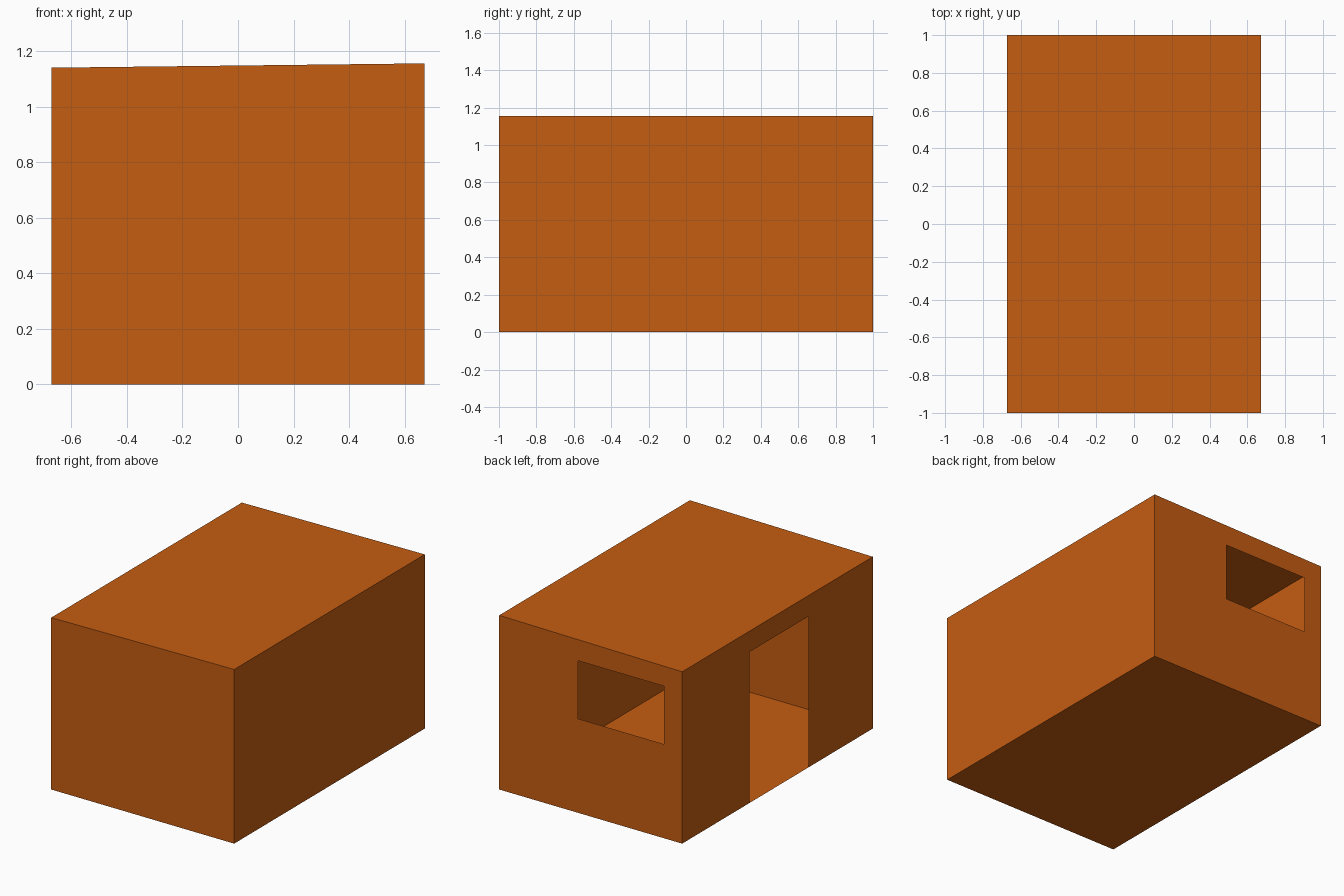
import bpy, bmesh

if "Cube" in bpy.data.objects:
    bpy.data.objects.remove(bpy.data.objects["Cube"])

HW, HL = 0.672, 1.0            # half width and half length
TOP = 9.0                      # marker: run a wall up to the roof


def roof_z(x):
    # roof slopes gently up towards +x
    return 1.149 + x * 0.0115


orange = bpy.data.materials.new("orange")
orange.diffuse_color = (0.56, 0.11, 0.006, 1)
orange.use_nodes = True
orange.node_tree.nodes["Principled BSDF"].inputs["Base Color"].default_value = orange.diffuse_color


def panel(name, place, us, vs, hole=None):
    """Thin sheet from grid lines us x vs; the cell named by hole stays open."""
    bm = bmesh.new()
    grid = [[bm.verts.new(place(u, v)) for v in vs] for u in us]
    for i in range(len(us) - 1):
        for j in range(len(vs) - 1):
            if (i, j) != hole:
                bm.faces.new((grid[i][j], grid[i + 1][j],
                              grid[i + 1][j + 1], grid[i][j + 1]))
    mesh = bpy.data.meshes.new(name)
    bm.to_mesh(mesh)
    bm.free()
    mesh.materials.append(orange)
    obj = bpy.data.objects.new(name, mesh)
    bpy.context.collection.objects.link(obj)
    return obj


def wall_x(x):
    return lambda y, z: (x, y, min(z, roof_z(x)))


def wall_y(y):
    return lambda x, z: (x, y, min(z, roof_z(x)))


# floor and sloping roof
panel("floor", lambda x, y: (x, y, 0), (-HW, HW), (HL, -HL))
panel("roof", lambda x, y: (x, y, roof_z(x)), (-HW, HW), (-HL, HL))

# plain walls
panel("front_wall", wall_y(-HL), (-HW, HW), (0, TOP))
panel("right_wall", wall_x(HW), (-HL, HL), (0, TOP))

# back wall with window opening
panel("back_wall", wall_y(HL), (HW, 0.092, -0.54, -HW),
      (0, 0.625, 1.01, TOP), hole=(1, 1))

# left wall with doorway down to the floor
panel("left_wall", wall_x(-HW), (HL, 0.295, -0.326, -HL),
      (0, 1.003, TOP), hole=(1, 0))
